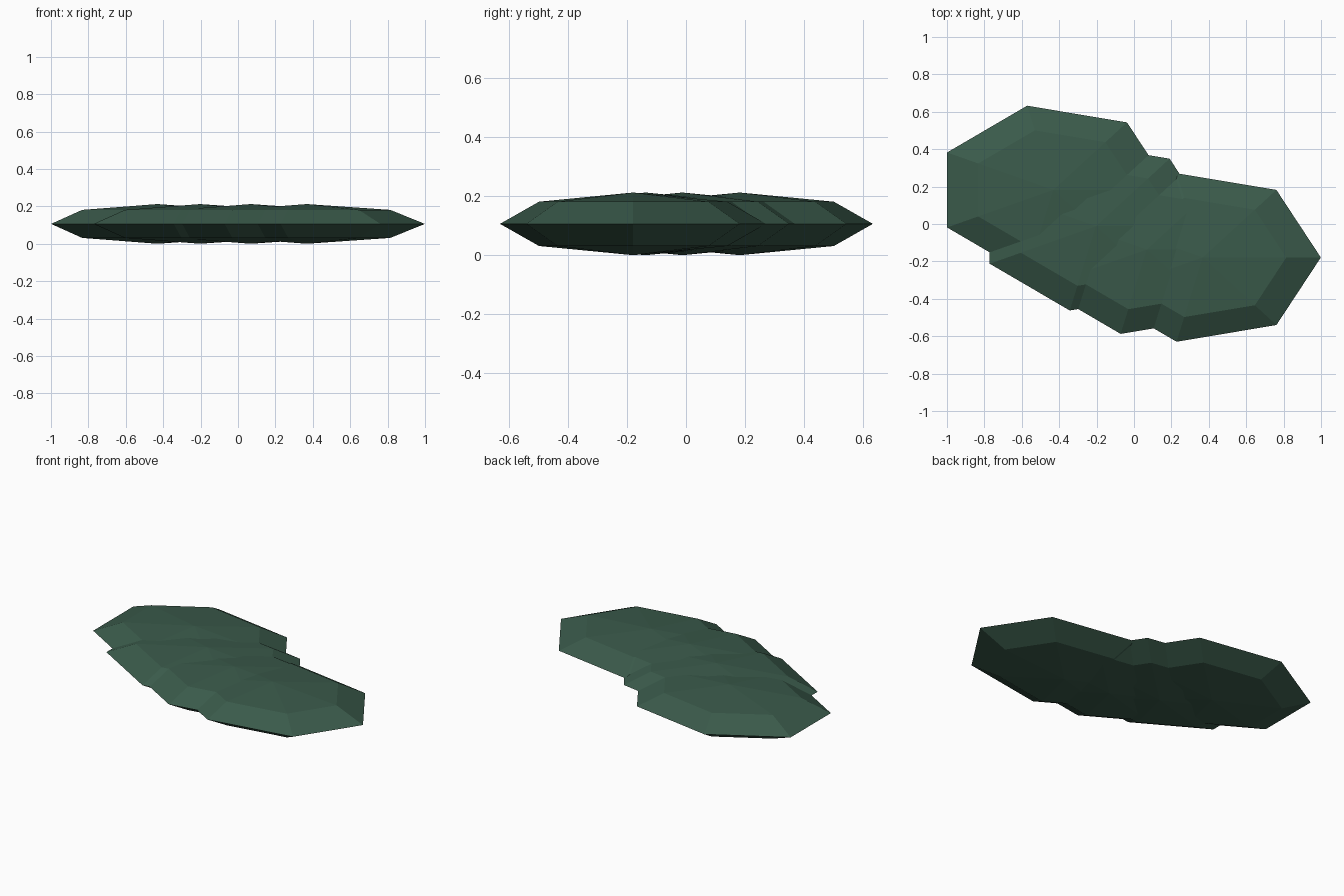
import bpy
import bmesh
from mathutils import Matrix

if "Cube" in bpy.data.objects:
    bpy.data.objects.remove(bpy.data.objects["Cube"])

# Half-sizes of every leaf pad
RX, RY, RZ = 0.631, 0.462, 0.106

green = bpy.data.materials.new("dark_green")
green.diffuse_color = (0.042, 0.102, 0.069, 1.0)
green.use_nodes = True
green.node_tree.nodes["Principled BSDF"].inputs["Base Color"].default_value = green.diffuse_color


def leaf_pad(name, x, y):
    """Flattened seven-sided faceted ball."""
    bm = bmesh.new()
    bmesh.ops.create_uvsphere(bm, u_segments=7, v_segments=4, radius=1.0)
    # Point one rim corner exactly along +x
    rim = max(bm.verts, key=lambda v: v.co.x if abs(v.co.z) < 0.01 else -9)
    turn = rim.co.to_2d().angle_signed((1, 0))
    bm.transform(Matrix.Rotation(-turn, 4, 'Z'))
    bm.transform(Matrix.Translation((x, y, RZ)) @ Matrix.Diagonal((RX, RY, RZ, 1)))
    mesh = bpy.data.meshes.new(name)
    bm.to_mesh(mesh)
    bm.free()
    mesh.materials.append(green)
    obj = bpy.data.objects.new(name, mesh)
    bpy.context.collection.objects.link(obj)


# Four overlapping pads in a staggered clump
leaf_pad("left_back_pad", -0.431, 0.182)
leaf_pad("left_middle_pad", -0.203, -0.012)
leaf_pad("right_middle_pad", 0.069, -0.137)
leaf_pad("right_front_pad", 0.368, -0.179)
